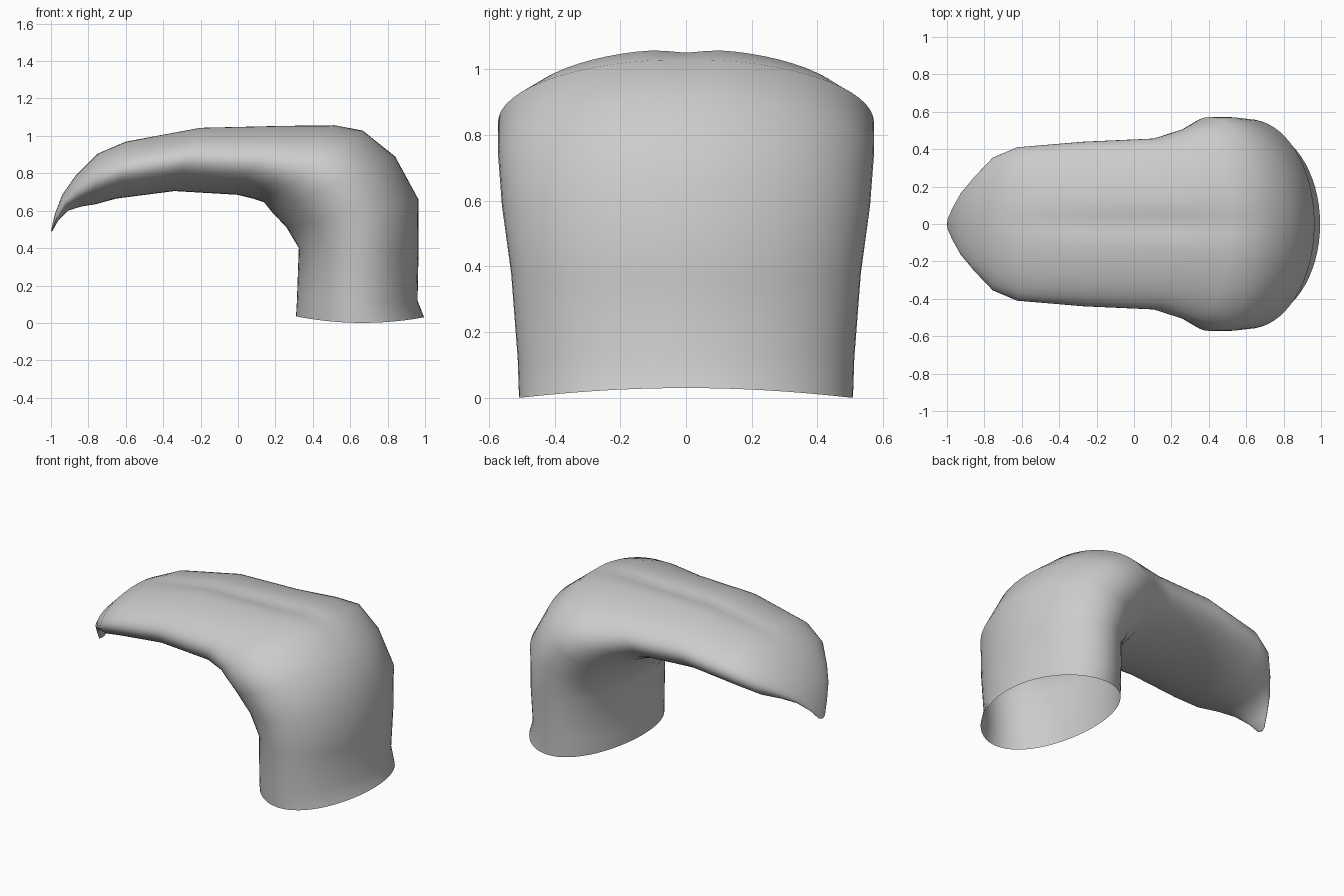
import bpy, bmesh, math
from mathutils import Vector

if "Cube" in bpy.data.objects:
    bpy.data.objects.remove(bpy.data.objects["Cube"])

N = 64
# ring: outer x, z, inner x, z, half width, groove depth
RINGS = [
    (0.995, 0.03, 0.31, 0.035, 0.508, 0),
    (0.96, 0.12, 0.315, 0.12, 0.512, 0),
    (0.965, 0.36, 0.325, 0.40, 0.532, 0),
    (0.965, 0.66, 0.26, 0.51, 0.56, 0),
    (0.84, 0.89, 0.18, 0.595, 0.572, 0),
    (0.67, 1.03, 0.14, 0.645, 0.572, 0.003),
    (0.52, 1.062, 0.08, 0.665, 0.515, 0.018),
    (0.22, 1.06, 0.0, 0.685, 0.457, 0.025),
    (-0.20, 1.05, -0.34, 0.705, 0.44, 0.022),
    (-0.60, 0.972, -0.65, 0.665, 0.41, 0.003),
    (-0.75, 0.905, -0.76, 0.635, 0.355, 0),
    (-0.87, 0.785, -0.84, 0.622, 0.25, 0),
    (-0.94, 0.685, -0.91, 0.60, 0.165, 0),
    (-0.98, 0.58, -0.96, 0.55, 0.085, 0),
    (-0.998, 0.50, -0.99, 0.495, 0.03, 0),
]


def ring_points(i, ox, oz, ix, iz, w, groove):
    outer, inner = Vector((ox, 0, oz)), Vector((ix, 0, iz))
    mid, half = (outer + inner) / 2, (outer - inner) / 2
    pts = []
    for k in range(N):
        a = 2 * math.pi * k / N
        y = w * math.sin(a)
        p = mid + half * math.cos(a) + Vector((0, y, 0))
        if math.cos(a) > 0:
            p -= half.normalized() * groove * math.exp(-(y / 0.065) ** 2)
        if i == 0:  # wavy open rim
            p.z -= 0.032 * math.sin(a) ** 2
        pts.append(p)
    return pts


# bent tube, open at the base and closed at the drooping tip
bm = bmesh.new()
loops = [[bm.verts.new(p) for p in ring_points(i, *r)] for i, r in enumerate(RINGS)]
for a, b in zip(loops, loops[1:]):
    for k in range(N):
        j = (k + 1) % N
        bm.faces.new((a[k], a[j], b[j], b[k]))
tip = bm.verts.new((-1.0, 0, 0.488))
for k in range(N):
    bm.faces.new((loops[-1][k], loops[-1][(k + 1) % N], tip))
bmesh.ops.recalc_face_normals(bm, faces=bm.faces)
for f in bm.faces:
    f.smooth = True
mesh = bpy.data.meshes.new("bent_sleeve")
bm.to_mesh(mesh)
bm.free()
obj = bpy.data.objects.new("bent_sleeve", mesh)
bpy.context.collection.objects.link(obj)
